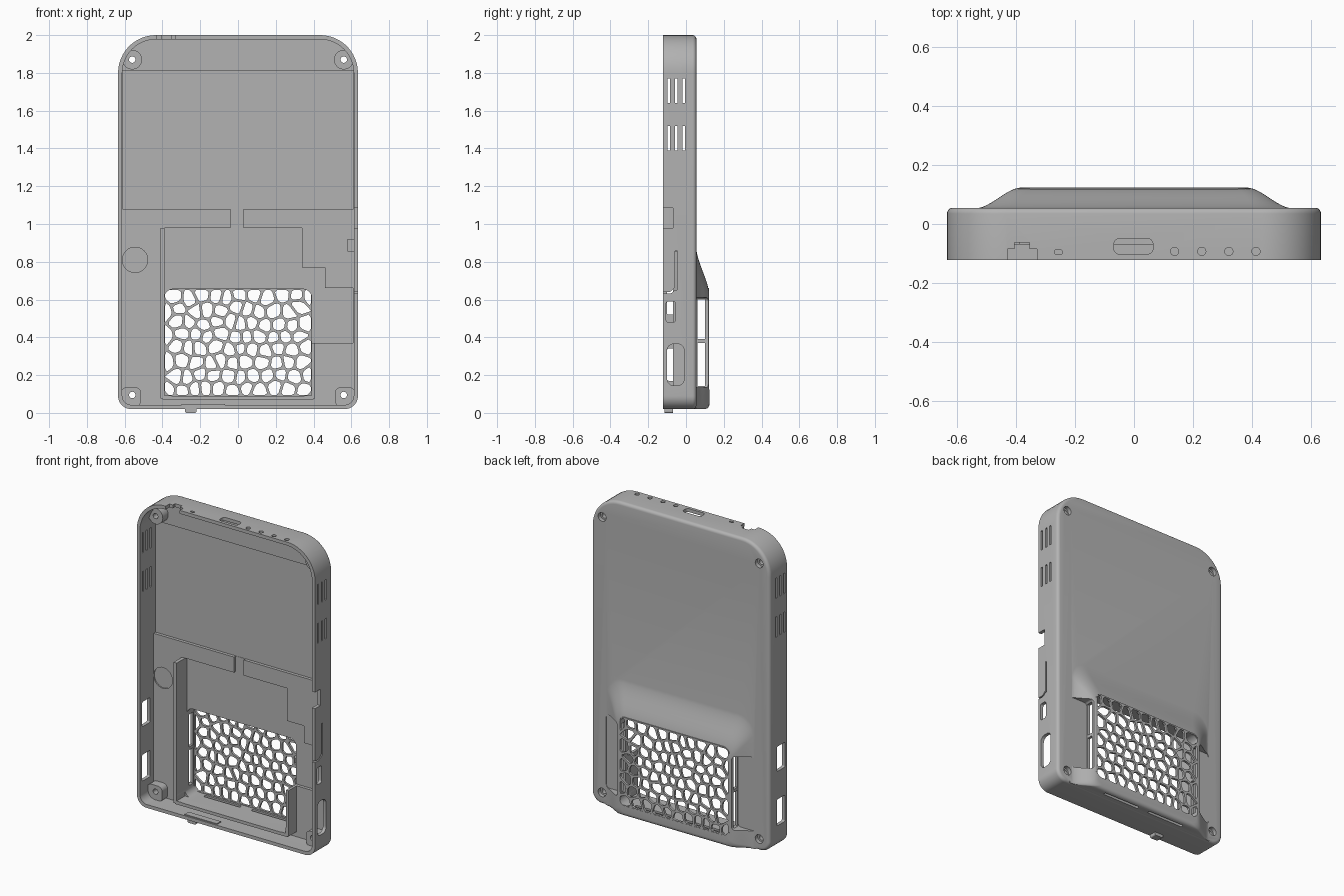
import bpy, bmesh, math, random
from mathutils import Vector

random.seed(7)
if "Cube" in bpy.data.objects:
    bpy.data.objects.remove(bpy.data.objects["Cube"], do_unlink=True)

grey = bpy.data.materials.new("plain grey")
grey.use_nodes = True
grey.diffuse_color = (0.45, 0.45, 0.45, 1)
grey.node_tree.nodes["Principled BSDF"].inputs["Base Color"].default_value = grey.diffuse_color

FRONT, BACK, BUMP = -0.122, 0.055, 0.124
FLOOR, RECESS = 0.015, 0.035


def arc(cx, cy, r, a0, a1, n):
    return [(cx + r * math.cos(math.radians(a0 + (a1 - a0) * i / n)),
             cy + r * math.sin(math.radians(a0 + (a1 - a0) * i / n))) for i in range(n + 1)]


def rounded(u0, u1, v0, v1, r=0.0, r_top=None, n=8):
    """Rounded rectangle with separate bottom and top corner radii."""
    t = r if r_top is None else r_top
    if r == 0 and t == 0:
        return [(u0, v0), (u1, v0), (u1, v1), (u0, v1)]
    return (arc(u0 + r, v0 + r, r, 180, 270, n) + arc(u1 - r, v0 + r, r, 270, 360, n)
            + arc(u1 - t, v1 - t, t, 0, 90, n) + arc(u0 + t, v1 - t, t, 90, 180, n))


def circle(u, v, r, n=24):
    return arc(u, v, r, 0, 360, n)[:-1]


PLACE = {"x": lambda u, v, w: (w, u, v), "y": lambda u, v, w: (u, w, v), "z": lambda u, v, w: (u, v, w)}


def loft(bm, rings, axis="y"):
    """Closed solid through rings, each a list of points and a depth."""
    loops = [[bm.verts.new(PLACE[axis](u, v, w)) for u, v in pts] for pts, w in rings]
    for a, b in zip(loops, loops[1:]):
        for i in range(len(a)):
            j = (i + 1) % len(a)
            bm.faces.new((a[i], a[j], b[j], b[i]))
    bm.faces.new(loops[0][::-1])
    bm.faces.new(loops[-1])


def finish(name, bm):
    bmesh.ops.recalc_face_normals(bm, faces=bm.faces)
    mesh = bpy.data.meshes.new(name)
    bm.to_mesh(mesh)
    bm.free()
    mesh.materials.append(grey)
    obj = bpy.data.objects.new(name, mesh)
    bpy.context.collection.objects.link(obj)
    return obj


def solid(name, *ring_sets, axis="y"):
    bm = bmesh.new()
    for rings in ring_sets:
        loft(bm, rings, axis)
    return finish(name, bm)


def prism(pts, w0, w1):
    return [(pts, w0), (pts, w1)]


def combine(target, other, operation):
    mod = target.modifiers.new(operation.lower(), "BOOLEAN")
    mod.operation, mod.object, mod.solver = operation, other, "MANIFOLD"
    bpy.context.view_layer.objects.active = target
    bpy.ops.object.modifier_apply(modifier=mod.name)
    bpy.data.objects.remove(other, do_unlink=True)


def cut(target, *ring_sets, axis="y"):
    combine(target, solid("cutter", *ring_sets, axis=axis), "DIFFERENCE")


def add(target, *ring_sets, axis="y"):
    combine(target, solid("addition", *ring_sets, axis=axis), "UNION")


# Outer case with a softened back edge
edge = 0.02
case_rings = [(rounded(-0.635, 0.635, 0.02, 2, 0.07, 0.2, 12), FRONT)]
for k in range(6):
    a = math.radians(18 * k)
    i = edge * (1 - math.cos(a))
    case_rings.append((rounded(-0.635 + i, 0.635 - i, 0.02 + i, 2 - i, 0.07 - i, 0.2 - i, 12),
                       BACK - edge + edge * math.sin(a)))
shell = solid("case_shell", case_rings)

# Swept battery bulge on the back
bulge = [(rounded(-0.54, 0.54, 0.021, 0.89, 0.01, 0.12), 0.0)]
for k in range(13):
    t = k / 12
    w, top = 0.54 - 0.16 * t, 0.89 - 0.28 * t
    low = 0.021 + 0.025 * max(0, t - 0.6) ** 2 / 0.16
    bulge.append((rounded(-w, w, low, top, 0.01 + 0.03 * t, 0.12 - 0.08 * t),
                  BACK - 0.002 + (BUMP - BACK + 0.002) * t * t * (3 - 2 * t)))
add(shell, bulge)

# Open interior, shallow floor recesses and wire channel
cut(shell, prism(rounded(-0.613, 0.613, 0.042, 1.978, 0.05, 0.18, 12), -0.3, FLOOR))
cut(shell, prism(rounded(-0.611, 0.611, 1.08, 1.81), -0.05, RECESS))
cut(shell, prism([(-0.39, 0.2), (0.39, 0.2), (0.39, 0.37), (0.61, 0.37), (0.61, 0.66), (0.46, 0.66),
                  (0.46, 0.77), (0.34, 0.77), (0.34, 0.98), (-0.39, 0.98)], -0.05, RECESS))
cut(shell, prism(rounded(-0.04, 0.03, 0.95, 1.1), -0.05, RECESS - 0.002))
cut(shell, prism(circle(-0.545, 0.81, 0.067, 32), -0.05, FLOOR + 0.008))

# Battery bay walls
for u0, u1, v0, v1 in ((-0.41, -0.388, 0.075, 0.98), (0.388, 0.408, 0.075, 0.37), (-0.4, 0.4, 0.07, 0.092)):
    add(shell, prism(rounded(u0, u1, v0, v1), -0.07, RECESS + 0.005))

# Battery bay opening, side pockets and slots in the bulge
cut(shell, prism(rounded(-0.39, 0.39, 0.09, 0.655, 0.045), -0.1, 0.3))
for s in (-1, 1):
    u0, u1 = sorted((s * 0.408, s * 0.53))
    cut(shell, prism(rounded(u0, u1, 0.135, 0.61, 0.02), BACK - 0.003, 0.3))
for v0, v1 in ((0.142, 0.37), (0.39, 0.6)):
    cut(shell, prism(rounded(0.06, 0.1, v0, v1), -0.5, 0.5), axis="x")
for u0, u1 in ((-0.3, -0.04), (0.04, 0.3)):
    cut(shell, prism(rounded(u0, u1, 0.075, 0.095, 0.009), -0.1, 0.12), axis="z")

# Corner screw posts with countersunk holes
for x in (-0.56, 0.56):
    s = 1 if x > 0 else -1
    u0, u1 = sorted((s * 0.513, s * 0.62))
    add(shell, prism(rounded(u0, u1, 0.035, 0.135, 0.03), -0.04, 0.025))
    add(shell, prism(circle(x, 1.87, 0.052), -0.04, 0.025))
    for z in (0.095, 1.87):
        cut(shell, prism(circle(x, z, 0.017), -0.3, 0.3))
        cut(shell, prism(circle(x, z, 0.028), 0.03, 0.3))

# Cooling slots through both side walls
for z in (1.39, 1.64):
    cut(shell, *[prism(rounded(y - 0.007, y + 0.007, z, z + 0.13), -1, 1) for y in (-0.092, -0.052, -0.012)],
        axis="x")

# Openings in the +x wall: notch, ports and flexible button slit
for pts in (rounded(-0.2, -0.068, 0.98, 1.085), rounded(-0.105, -0.055, 0.48, 0.59, 0.012),
            rounded(-0.1, -0.01, 0.145, 0.365, 0.035), rounded(-0.058, -0.047, 0.65, 0.86, 0.005),
            [(-0.2, 0.632), (-0.08, 0.632), (-0.047, 0.66), (-0.058, 0.664), (-0.084, 0.641), (-0.2, 0.641)]):
    cut(shell, prism(pts, 0.58, 0.8), axis="x")

# Openings in the -x wall
for z0, z1 in ((0.17, 0.34), (0.52, 0.68)):
    cut(shell, prism(rounded(-0.1, -0.02, z0, z1, 0.008), -0.8, -0.58), axis="x")

# Openings in the top wall
for pts in (rounded(-0.43, -0.33, -0.2, -0.085), rounded(-0.405, -0.355, -0.1, -0.062),
            rounded(-0.068, 0.064, -0.102, -0.05, 0.018), rounded(-0.27, -0.243, -0.103, -0.088, 0.006)):
    cut(shell, prism(pts, 1.94, 2.1), axis="z")
cut(shell, *[prism(circle(x, -0.093, 0.014, 16), 1.94, 2.1) for x in (0.138, 0.23, 0.322, 0.414)], axis="z")


# Cellular vent panel: each cell is the area nearest its seed, shrunk by half a strut
def clip(poly, point, normal):
    out = []
    for a, b in zip(poly, poly[1:] + poly[:1]):
        da, db = (a - point).dot(normal), (b - point).dot(normal)
        if da <= 0:
            out.append(a)
        if da * db < 0:
            out.append(a.lerp(b, da / (da - db)))
    return out


def soften(poly):
    out = []
    for a, b in zip(poly, poly[1:] + poly[:1]):
        out += [a.lerp(b, 0.2), a.lerp(b, 0.8)]
    return out


cols, rows, strut = 11, 8, 0.007
seeds = [Vector((-0.385 + 0.77 * (c + 0.25 + 0.5 * (r % 2) + random.uniform(-0.27, 0.27)) / cols,
                 0.095 + 0.555 * (r + 0.5 + random.uniform(-0.27, 0.27)) / rows))
         for r in range(rows) for c in range(cols)]
cells = []
for p in seeds:
    poly = [Vector(q) for q in rounded(-0.386, 0.386, 0.094, 0.651)]
    for q in seeds:
        if q is not p and (q - p).length < 0.3:
            n = (q - p).normalized()
            poly = clip(poly, (p + q) / 2 - n * strut, n)
    if len(poly) > 2:
        cells.append(prism([tuple(q) for q in soften(poly)], 0.0, 0.3))
panel = solid("vent_panel", prism(rounded(-0.396, 0.396, 0.084, 0.66, 0.045), 0.108, BUMP - 0.001))
cut(panel, *cells)

# Small fittings
tab = solid("bottom_latch", prism(rounded(-0.28, -0.22, 0, 0.035, 0.008), -0.115, -0.068),
            prism(rounded(-0.3, -0.07, 0.036, 0.048), -0.115, -0.075))
stop = solid("button_stop", prism(rounded(0.58, 0.62, 0.855, 0.92), -0.07, 0.02))

for obj in (shell, panel, tab, stop):
    bpy.ops.object.select_all(action="DESELECT")
    obj.select_set(True)
    bpy.context.view_layer.objects.active = obj
    bpy.ops.object.shade_smooth_by_angle(angle=math.radians(30))
